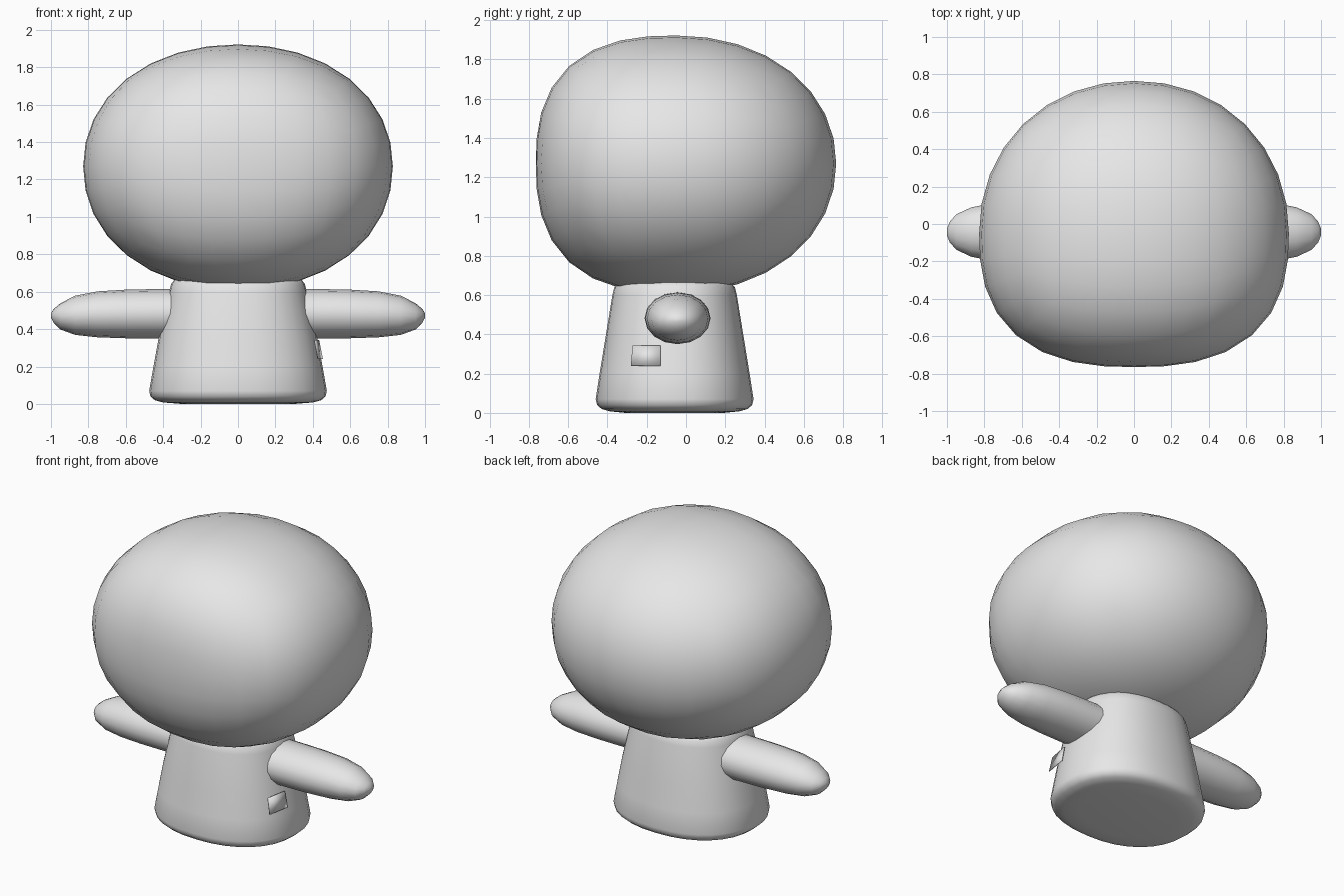
import bpy, bmesh, math

if "Cube" in bpy.data.objects:
    bpy.data.objects.remove(bpy.data.objects["Cube"])

grey = bpy.data.materials.new("plain_grey")
grey.diffuse_color = (0.8, 0.8, 0.8, 1)
grey.use_nodes = True
grey.node_tree.nodes["Principled BSDF"].inputs["Base Color"].default_value = grey.diffuse_color


def finish(name, bm, angle=60):
    bmesh.ops.recalc_face_normals(bm, faces=bm.faces)
    mesh = bpy.data.meshes.new(name)
    bm.to_mesh(mesh)
    bm.free()
    mesh.materials.append(grey)
    obj = bpy.data.objects.new(name, mesh)
    bpy.context.collection.objects.link(obj)
    bpy.ops.object.select_all(action='DESELECT')
    obj.select_set(True)
    bpy.context.view_layer.objects.active = obj
    bpy.ops.object.shade_smooth_by_angle(angle=math.radians(angle))
    return obj


def spow(v, e):
    return math.copysign(abs(v) ** e, v)


def loft(name, rings, place, sides, power):
    """Skin rounded cross-sections; each ring is (t, centre_u, centre_v, radius_u, radius_v)."""
    bm = bmesh.new()
    loops = []
    for t, cu, cv, ru, rv in rings:
        loop = []
        for i in range(sides):
            a = 2 * math.pi * i / sides
            u = cu + ru * spow(math.cos(a), 2 / power)
            v = cv + rv * spow(math.sin(a), 2 / power)
            loop.append(bm.verts.new(place(t, u, v)))
        loops.append(loop)
    for lo, hi in zip(loops, loops[1:]):
        for i in range(sides):
            j = (i + 1) % sides
            bm.faces.new((lo[i], lo[j], hi[j], hi[i]))
    bm.faces.new(loops[0])
    bm.faces.new(loops[-1])
    return finish(name, bm)


# Head: cube grid rounded into an egg with a flatter front
bm = bmesh.new()
bmesh.ops.create_cube(bm, size=2)
bmesh.ops.subdivide_edges(bm, edges=bm.edges[:], cuts=7, use_grid_fill=True)
for v in bm.verts:
    x, y, z = (math.tan(c * math.pi / 4) for c in v.co)
    n, p = (2.55 if y < 0 else 2.08), 2.1
    r = ((abs(x) ** p + abs(z) ** p) ** (n / p) + abs(y) ** n) ** (-1 / n)
    v.co = (x * r * 0.828,
            -0.05 + y * r * (0.715 if y < 0 else 0.815),
            1.27 + z * r * (0.652 if z > 0 else 0.66))
finish("head", bm)

# Torso: tapered body with rounded rims
profile = [(0.0, 0.30, 0.25), (0.008, 0.40, 0.33), (0.02, 0.445, 0.372), (0.04, 0.468, 0.395),
           (0.07, 0.475, 0.402), (0.2, 0.452, 0.382), (0.36, 0.423, 0.356), (0.6, 0.368, 0.317),
           (0.64, 0.358, 0.307), (0.665, 0.34, 0.285), (0.672, 0.30, 0.25)]
loft("torso", [(z, 0, -0.058, rx, ry) for z, rx, ry in profile],
     lambda t, u, v: (u, v, t), 32, 2.25)

# Arms: straight stubs with blunt rounded tips
arm = [(0.25, 0.483, 0.168, 0.133), (0.45, 0.482, 0.168, 0.132), (0.6, 0.481, 0.165, 0.130),
       (0.75, 0.479, 0.155, 0.123), (0.87, 0.474, 0.132, 0.105), (0.95, 0.468, 0.095, 0.07),
       (0.985, 0.470, 0.055, 0.038), (1.0, 0.473, 0.018, 0.012)]
for side, label in ((-1, "left"), (1, "right")):
    loft(label + "_arm", [(x, -0.043, cz, ry, rz) for x, cz, ry, rz in arm],
         lambda t, u, v: (side * t, u, v), 16, 2.0)

# Tag: small flat patch standing just off the right side of the torso
bm = bmesh.new()
corners = [(0.405, -0.272, 0.342), (0.425, -0.28, 0.24), (0.45, -0.13, 0.24), (0.43, -0.13, 0.342)]
bm.faces.new([bm.verts.new(c) for c in corners])
bm.normal_update()
if bm.faces[:][0].normal.x < 0:
    bmesh.ops.reverse_faces(bm, faces=bm.faces[:])
tag = finish("side_tag", bm)
solid = tag.modifiers.new("thickness", 'SOLIDIFY')
solid.thickness = 0.004
